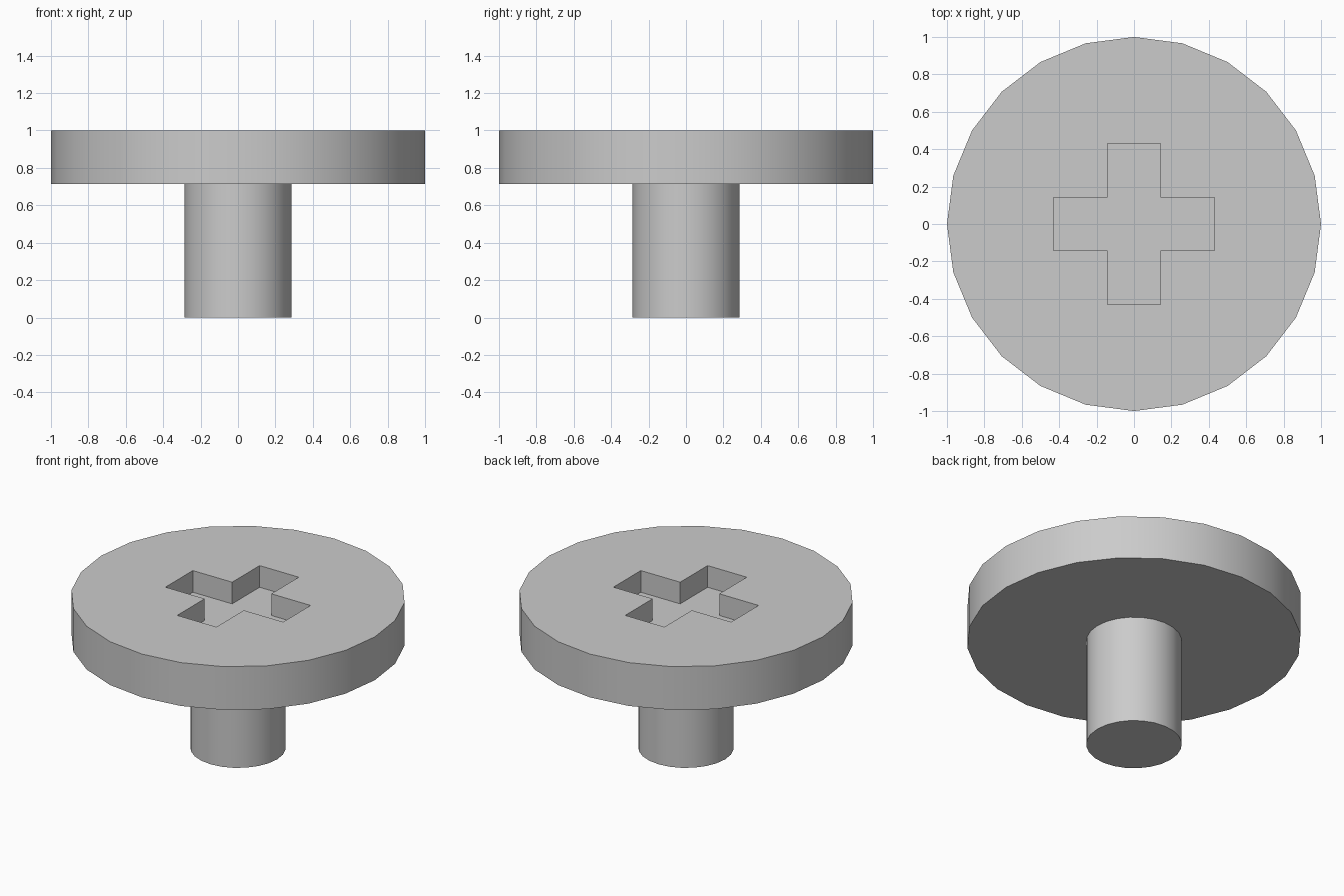
import bpy
import bmesh
from mathutils import Matrix, Vector
from math import pi

default = bpy.data.objects.get("Cube")
if default:
    bpy.data.objects.remove(default, do_unlink=True)

SIDES = 24
HEAD_BOTTOM, TOP = 0.714, 1.0
SHAFT_RADIUS = 0.286
ARM, HALF_WIDTH, DEPTH = 0.43, 0.143, 0.143

grey = bpy.data.materials.new("grey")
grey.use_nodes = True
COLOUR = (0.6, 0.6, 0.6, 1)
grey.diffuse_color = COLOUR
grey.node_tree.nodes["Principled BSDF"].inputs["Base Color"].default_value = COLOUR


def add_object(name, bm):
    bmesh.ops.recalc_face_normals(bm, faces=bm.faces)
    mesh = bpy.data.meshes.new(name)
    bm.to_mesh(mesh)
    bm.free()
    mesh.materials.append(grey)
    obj = bpy.data.objects.new(name, mesh)
    bpy.context.collection.objects.link(obj)
    return obj


def activate(obj):
    bpy.ops.object.select_all(action='DESELECT')
    obj.select_set(True)
    bpy.context.view_layer.objects.active = obj


def cylinder(name, radius, bottom, top):
    bm = bmesh.new()
    bmesh.ops.create_cone(bm, cap_ends=True, segments=SIDES, radius1=radius,
                          radius2=radius, depth=top - bottom,
                          matrix=Matrix.Translation((0, 0, (bottom + top) / 2)))
    return add_object(name, bm)


# Round head and shaft
head = cylinder("head", 1, HEAD_BOTTOM, TOP)
shaft = cylinder("shaft", SHAFT_RADIUS, 0, HEAD_BOTTOM)

# Cross-shaped cutter: one arm's outline turned four times, then extruded
bm = bmesh.new()
arm = [Vector((ARM, -HALF_WIDTH, TOP - DEPTH)),
       Vector((ARM, HALF_WIDTH, TOP - DEPTH)),
       Vector((HALF_WIDTH, HALF_WIDTH, TOP - DEPTH))]
outline = [Matrix.Rotation(i * pi / 2, 3, 'Z') @ p for i in range(4) for p in arm]
floor = bm.faces.new([bm.verts.new(p) for p in outline])
extruded = bmesh.ops.extrude_face_region(bm, geom=[floor], use_keep_orig=True)
raised = [g for g in extruded["geom"] if isinstance(g, bmesh.types.BMVert)]
bmesh.ops.translate(bm, verts=raised, vec=(0, 0, DEPTH + 0.1))
cutter = add_object("cross_cutter", bm)
cutter.hide_render = True

# Cut the recess into the head
cut = head.modifiers.new("cross_recess", 'BOOLEAN')
cut.operation = 'DIFFERENCE'
cut.solver = 'EXACT'
cut.object = cutter
activate(head)
bpy.ops.object.modifier_apply(modifier=cut.name)
bpy.data.objects.remove(cutter, do_unlink=True)

# Smooth round sides with crisp rims
for part in (head, shaft):
    activate(part)
    bpy.ops.object.shade_smooth_by_angle(angle=pi / 6)
